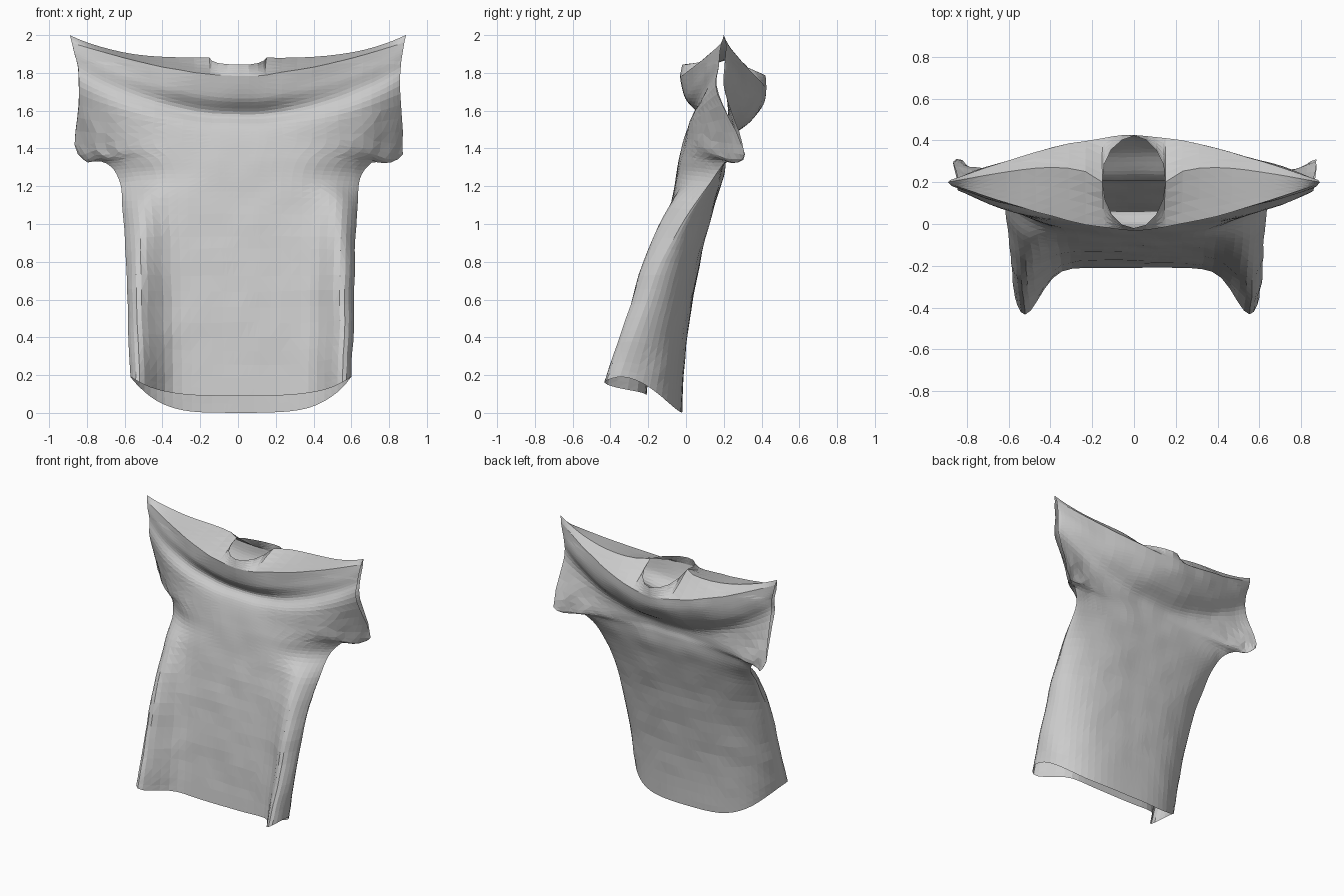
import bpy, bmesh, math
from mathutils import Vector, noise

default = bpy.data.objects.get("Cube")
if default:
    bpy.data.objects.remove(default)

# Rows of the garment from hem to the edge of the collar drape:
# front z, back z, side z, half width, front y, side y, back y,
# squareness, forward side fold, sleeve gap
ROWS = [
    (.09, 0, .19, .585, -.21, -.35, -.02, 1, .16, 0),
    (.4, .36, .44, .595, -.18, -.26, 0, 1, .13, 0),
    (.8, .78, .8, .605, -.13, -.13, .07, .9, .1, 0),
    (1.1, 1.1, 1.08, .62, -.08, .03, .155, .7, .06, 0),
    (1.25, 1.25, 1.22, .635, -.05, .13, .2, .5, 0, 0),
    (1.35, 1.34, 1.32, .7, -.035, .2, .21, .5, 0, 0),
    (1.44, 1.4, 1.37, .86, -.015, .31, .21, .5, 0, 0),
    (1.52, 1.46, 1.69, .85, .015, .19, .24, .5, 0, .02),
    (1.58, 1.54, 1.83, .855, .06, .19, .34, .4, 0, .015),
    (1.66, 1.63, 1.91, .87, 0, .195, .41, .1, 0, .015),
    (1.78, 1.72, 1.96, .88, -.03, .2, .425, 0, 0, .01),
]
STEPS = 5
SHOULDER_STEPS = 5
TIP_X = 0.89
NECK_X = 0.15
SHOULDER_Y = 0.2


def spline(a, b, c, d, t):
    """Smooth curve from b to c."""
    return b + 0.5 * t * (c - a + t * (2 * a - 5 * b + 4 * c - d
                                       + t * (3 * (b - c) + d - a)))


def smooth_rows():
    last = len(ROWS) - 1
    result = []
    for i in range(last):
        near = [ROWS[min(max(i + k, 0), last)] for k in (-1, 0, 1, 2)]
        for s in range(STEPS):
            result.append([spline(*v, s / STEPS) for v in zip(*near)])
    result.append(list(ROWS[last]))
    return result


def columns():
    """Positions across the cloth, denser at the neck and at the side seams."""
    neck = NECK_X / TIP_X
    half = [neck * math.sin(k * math.pi / 8) for k in range(1, 5)]
    half += [neck + (1 - neck) * math.sin(k * math.pi / 28) for k in range(1, 15)]
    return [-u for u in reversed(half)] + [0] + half


def cloth_point(row, u, front):
    zf, zb, zs, width, yf, ys, yb, square, fold, gap = row
    a = abs(u)
    gap = max(gap, 0) * a ** 6
    square = min(max(square, 0), 1)
    x = u * width
    if front:
        y = ys + (yf - ys) * (1 - a ** (1.5 + 4.5 * square))
        y -= fold * math.exp(-((abs(x) - .54) / .11) ** 2) * (1 - a ** 24) + gap
    else:
        bulge = max(1 - a ** (1.6 + 1.4 * square), 0)
        y = ys + (yb - ys) * bulge ** (1 / (1 + square)) + gap
    rise = a ** (1.6 + 2.4 * square * square)
    z = zs + ((zf if front else zb) - zs) * (1 - rise)
    return Vector((x + .015 * square, y, z))


def ridge_point(u, front):
    """Shoulder seam, parting into a round neck hole in the middle."""
    x = u * TIP_X
    a = abs(x)
    if a < NECK_X:
        k = math.sqrt(1 - (a / NECK_X) ** 2)
        y, z = (-.02, 1.84) if front else (.42, 1.79)
        return Vector((x, SHOULDER_Y + (y - SHOULDER_Y) * k, 1.88 + (z - 1.88) * k))
    rise = min((a - NECK_X) / (TIP_X - NECK_X), 1)
    y = SHOULDER_Y + .07 * math.sin(math.pi * rise ** .6)
    return Vector((x, y, 1.88 + .12 * rise ** 3))


def add_sheet(bm, front):
    cols = columns()
    grid = [[cloth_point(r, u, front) for u in cols] for r in smooth_rows()]
    edge = grid[-1]
    for s in range(1, SHOULDER_STEPS + 1):
        grid.append([p.lerp(ridge_point(u, front), s / SHOULDER_STEPS)
                     for p, u in zip(edge, cols)])
    verts = [[bm.verts.new(p) for p in line] for line in grid]
    for low, high in zip(verts, verts[1:]):
        for i in range(len(cols) - 1):
            quad = [low[i], low[i + 1], high[i + 1], high[i]]
            bm.faces.new(quad if front else quad[::-1])


# Front and back cloth, sewn along the sides, underarms and shoulders
bm = bmesh.new()
add_sheet(bm, True)
add_sheet(bm, False)
bmesh.ops.remove_doubles(bm, verts=bm.verts, dist=0.0008)

# Crumples, strongest around the underarms
for v in bm.verts:
    p = v.co.copy()
    underarm = max(0, 1 - abs(p.z - 1.38) / .2) * min(max(abs(p.x) - .5, 0) / .2, 1)
    shift = noise.noise_vector(p * 6) * .007 + noise.noise_vector(p * 11) * .018 * underarm
    if p.z < .2 or p.z > 1.85:
        shift *= .3
    v.co += shift
bmesh.ops.triangulate(bm, faces=bm.faces)

# Settle on the floor
floor = min(v.co.z for v in bm.verts)
for v in bm.verts:
    v.co.z -= floor

mesh = bpy.data.meshes.new("shirt")
bm.to_mesh(mesh)
bm.free()
shirt = bpy.data.objects.new("shirt", mesh)
bpy.context.collection.objects.link(shirt)

# Plain grey cloth
grey = bpy.data.materials.new("grey cloth")
grey.use_nodes = True
grey.diffuse_color = (.6, .6, .6, 1)
bsdf = next(n for n in grey.node_tree.nodes if n.type == 'BSDF_PRINCIPLED')
bsdf.inputs["Base Color"].default_value = grey.diffuse_color
mesh.materials.append(grey)
